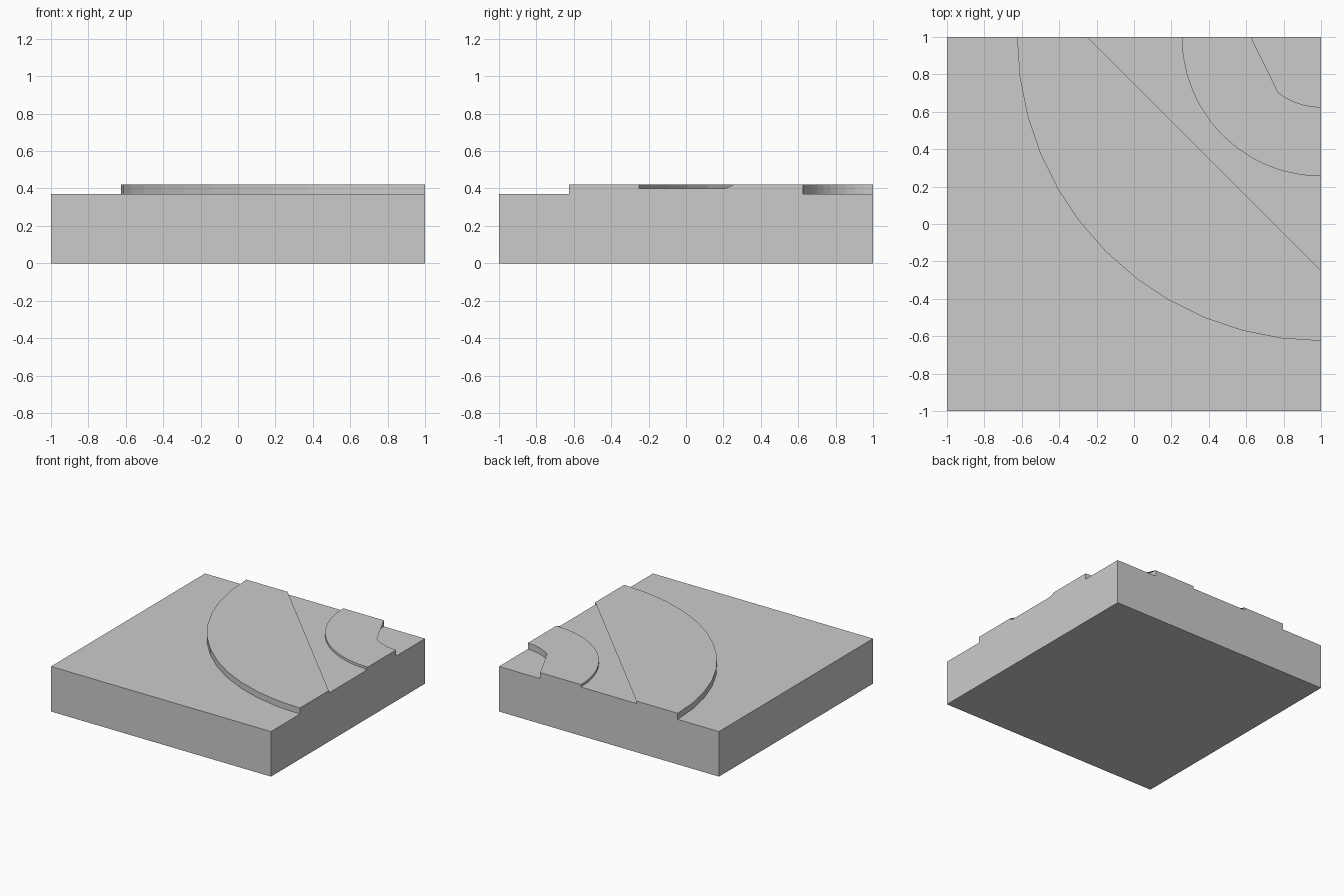
import bpy
from math import sin, cos, radians

if "Cube" in bpy.data.objects:
    bpy.data.objects.remove(bpy.data.objects["Cube"])

BASE, FLOOR, TOP = 0.37, 0.40, 0.42      # ground, groove floor and kerb heights
R_OUT, R_GROOVE_OUT, R_GROOVE_IN, R_IN = 1.625, 1.25, 0.745, 0.375
STEPS = 12


def arc(r):
    """Quarter arc about the back right corner, counter-clockwise."""
    angles = [radians(90 * i / STEPS) for i in range(STEPS + 1)]
    return [(1 - r * cos(a), 1 - r * sin(a)) for a in angles]


def flat(points, z):
    return [(x, y, z) for x, y in points]


def walls(points, z0, z1):
    """Vertical quads facing right of the path."""
    return [[(*a, z0), (*b, z0), (*b, z1), (*a, z1)]
            for a, b in zip(points, points[1:])]


def build(name, faces):
    verts, polys = [], []
    for f in faces:
        polys.append(range(len(verts), len(verts) + len(f)))
        verts += f
    mesh = bpy.data.meshes.new(name)
    mesh.from_pydata(verts, [], [list(p) for p in polys])
    obj = bpy.data.objects.new(name, mesh)
    bpy.context.collection.objects.link(obj)
    return obj


outer, g_out, g_in, inner = map(arc, (R_OUT, R_GROOVE_OUT, R_GROOVE_IN, R_IN))

# Square ground block, with its top left open below the raised band
square = [(-1, -1), (1, -1), (1, 1), (-1, 1)]
ground = walls(square + square[:1], 0, BASE)
ground.append(flat(square[::-1], 0))
ground.append(flat([(-1, 1), (-1, -1), (1, -1)] + outer[::-1], BASE))
ground.append(flat([(1, 1)] + inner, BASE))
build("ground_block", ground)

# Outer kerb: curved outer wall, top ends in a straight chord over the groove
kerb = walls(outer, BASE, TOP)
kerb += walls(g_out[::-1], FLOOR, TOP)
kerb.append(flat(outer + [g_out[-1], g_out[0]], TOP))
kerb += walls([outer[-1], g_out[-1]], BASE, TOP)
kerb += walls([g_out[0], outer[0]], BASE, TOP)
build("outer_kerb", kerb)

# Recessed curved path between the kerbs
path = [flat(g_out + g_in[::-1], FLOOR)]
path += walls([g_out[-1], g_in[-1]], BASE, FLOOR)
path += walls([g_in[0], g_out[0]], BASE, FLOOR)
path.append([(1, 0.21, FLOOR), (1, 0.255, FLOOR), (1, 0.255, TOP)])
build("recessed_path", path)

# Inner kerb: its top cuts straight across the first part of the inner arc
kerb = walls(g_in, FLOOR, TOP)
kerb += walls(inner[::-1], BASE, TOP)
kerb.append(flat(g_in + inner[:6:-1] + inner[:1], TOP))
kerb += walls([g_in[-1], inner[-1]], BASE, TOP)
kerb += walls([inner[0], g_in[0]], BASE, TOP)
build("inner_kerb", kerb)
